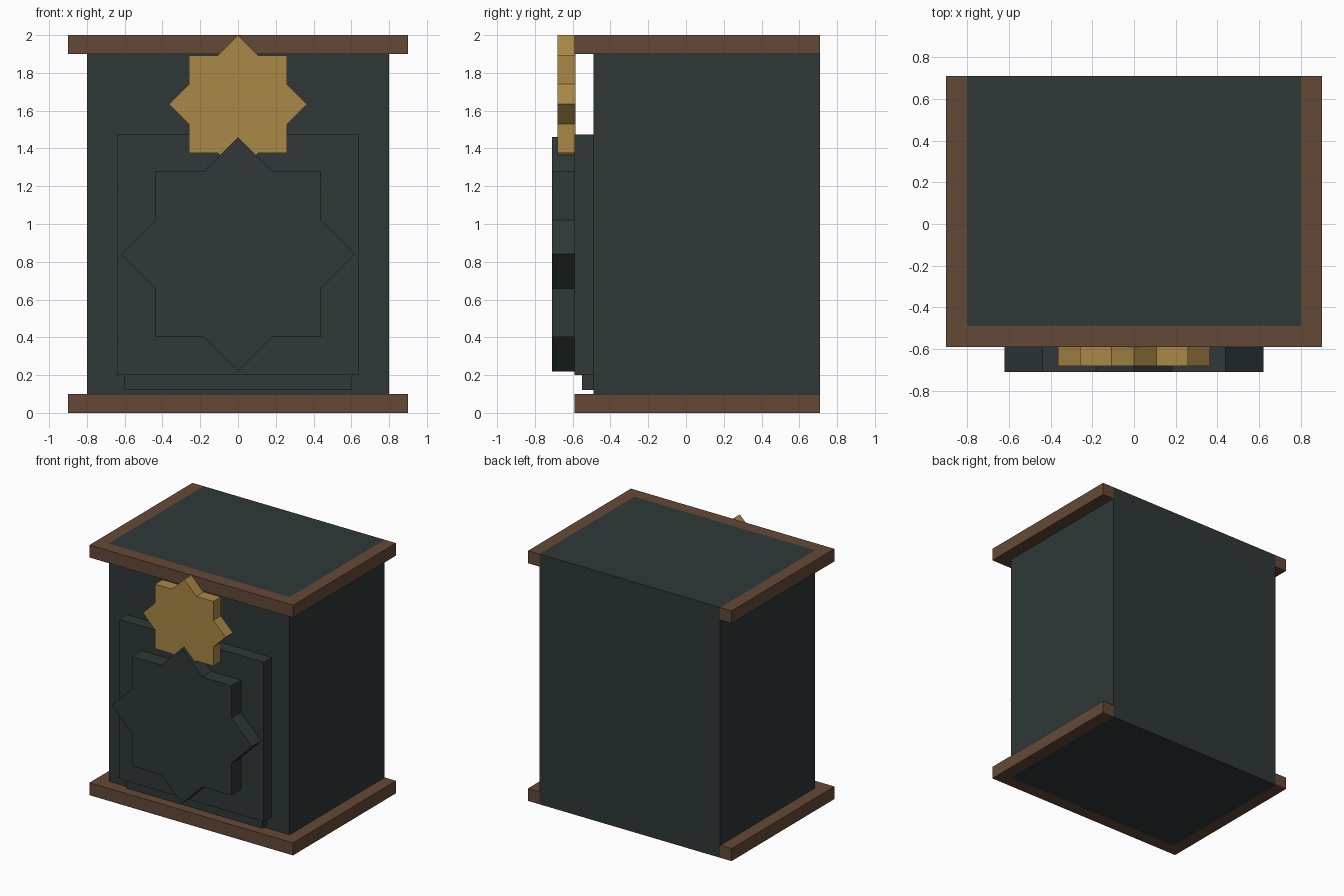
import bpy, bmesh
from math import cos, sin, pi

if "Cube" in bpy.data.objects:
    bpy.data.objects.remove(bpy.data.objects["Cube"])


def material(name, rgb):
    m = bpy.data.materials.new(name)
    m.use_nodes = True
    m.diffuse_color = (*rgb, 1)
    m.node_tree.nodes["Principled BSDF"].inputs["Base Color"].default_value = (*rgb, 1)
    return m


slate = material("dark slate", (0.029, 0.040, 0.039))
wood = material("brown wood", (0.127, 0.066, 0.038))
gold = material("old gold", (0.40, 0.25, 0.063))


def prism(name, outline, direction, mat):
    """Extrude a closed outline of 3D points along a direction."""
    bm = bmesh.new()
    face = bm.faces.new([bm.verts.new(p) for p in outline])
    ext = bmesh.ops.extrude_face_region(bm, geom=[face], use_keep_orig=True)
    moved = [v for v in ext["geom"] if isinstance(v, bmesh.types.BMVert)]
    bmesh.ops.translate(bm, verts=moved, vec=direction)
    bmesh.ops.recalc_face_normals(bm, faces=bm.faces)
    mesh = bpy.data.meshes.new(name)
    bm.to_mesh(mesh)
    bm.free()
    mesh.materials.append(mat)
    obj = bpy.data.objects.new(name, mesh)
    bpy.context.collection.objects.link(obj)
    return obj


def panel(name, half_width, z0, z1, y0, y1, mat):
    outline = [(-half_width, y0, z0), (half_width, y0, z0),
               (half_width, y0, z1), (-half_width, y0, z1)]
    return prism(name, outline, (0, y1 - y0, 0), mat)


def star(name, radius, z, y0, y1, mat):
    """Eight-pointed star made of two overlapping squares."""
    inner = radius * cos(pi / 4) / cos(pi / 8)
    outline = []
    for i in range(16):
        r = inner if i % 2 else radius
        outline.append((r * sin(i * pi / 8), y0, z + r * cos(i * pi / 8)))
    return prism(name, outline, (0, y1 - y0, 0), mat)


front, back = -0.49, 0.71

# Cabinet body
panel("cabinet_body", 0.8, 0, 2, front, back, slate)

# Wooden trim wrapping the front and both sides, at bottom and top
for name, z in (("bottom_trim", 0), ("top_trim", 1.9)):
    w, b = 0.9, 0.8
    outline = [(-w, back, z), (-w, -0.59, z), (w, -0.59, z), (w, back, z),
               (b, back, z), (b, front, z), (-b, front, z), (-b, back, z)]
    prism(name, outline, (0, 0, 0.1), wood)

# Layered front panels
panel("lower_panel", 0.6, 0.12, 1.4, -0.55, front, slate)
panel("front_panel", 0.64, 0.2, 1.475, -0.59, front, slate)

# Star ornaments
star("large_star", 0.62, 0.84, -0.71, -0.59, slate)
star("gold_star", 0.365, 1.635, -0.68, -0.585, gold)
